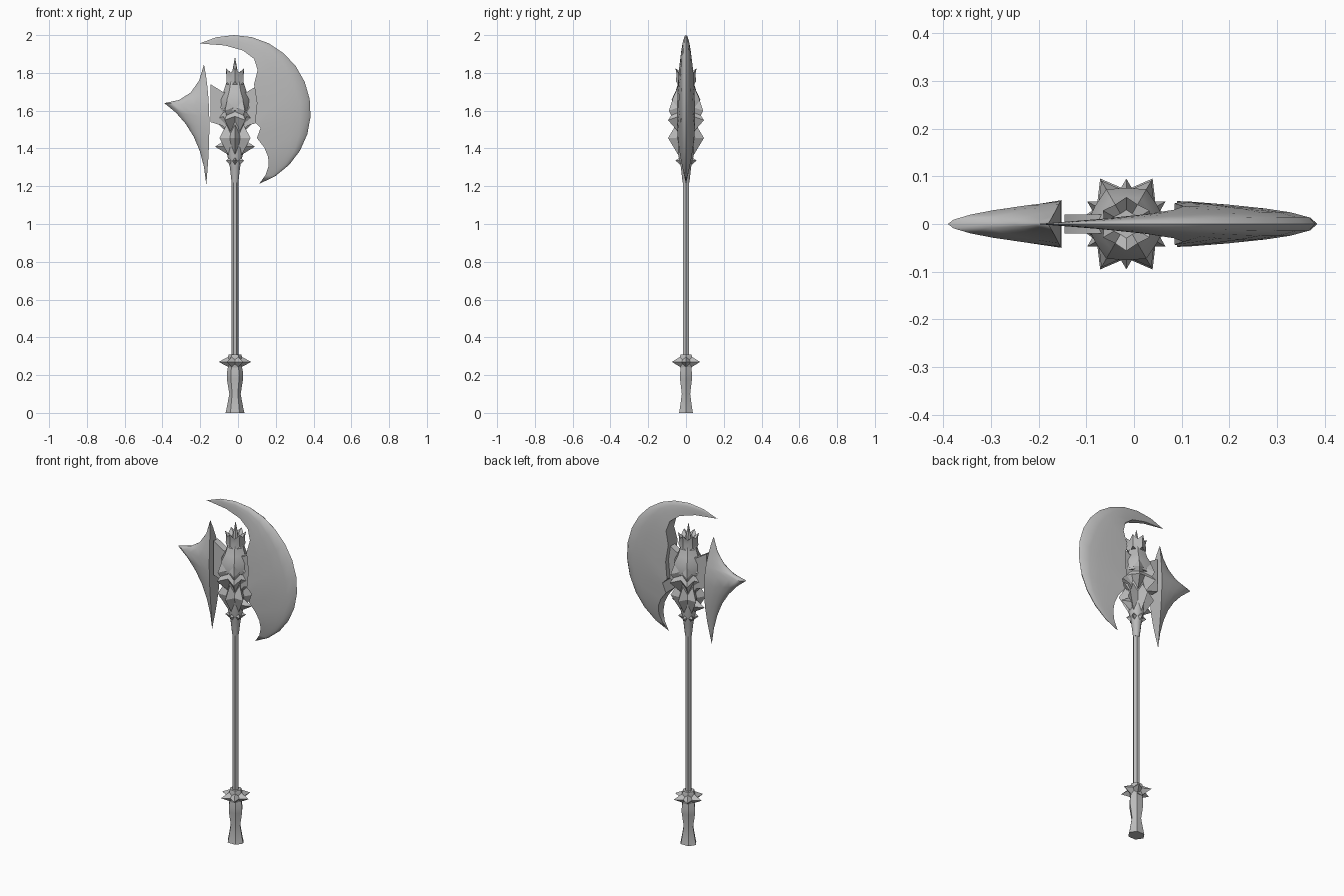
import bpy, bmesh
from math import sin, cos, pi, radians
from mathutils import Vector

cube = bpy.data.objects.get("Cube")
if cube:
    bpy.data.objects.remove(cube)

AXIS = -.016  # x of the shaft centre
HEXAGON = cos(pi / 6)  # radius ratio that turns a star into a plain hexagon

steel = bpy.data.materials.new("grey steel")
steel.use_nodes = True
grey = (.5, .5, .5, 1)
steel.diffuse_color = grey
steel.node_tree.nodes["Principled BSDF"].inputs["Base Color"].default_value = grey


def finish(name, bm, angle):
    """Weld the part, turn it into an object and shade it."""
    bmesh.ops.remove_doubles(bm, verts=bm.verts, dist=.0005)
    bmesh.ops.recalc_face_normals(bm, faces=bm.faces)
    mesh = bpy.data.meshes.new(name)
    bm.to_mesh(mesh)
    bm.free()
    mesh.materials.append(steel)
    part = bpy.data.objects.new(name, mesh)
    bpy.context.collection.objects.link(part)
    bpy.ops.object.select_all(action='DESELECT')
    part.select_set(True)
    bpy.context.view_layer.objects.active = part
    bpy.ops.object.shade_smooth_by_angle(angle=radians(angle))


def bridge(bm, loops):
    """Join consecutive closed loops with quads."""
    for lower, upper in zip(loops, loops[1:]):
        for i in range(len(lower)):
            bm.faces.new((lower[i - 1], lower[i], upper[i], upper[i - 1]))


def star_loft(name, profile, star=HEXAGON, lift=0, flatten=1, angle=40):
    """Six-cornered loft from (height, radius) pairs; star and lift move the sides."""
    bm = bmesh.new()
    loops = []
    for height, radius in profile:
        loop = []
        for i in range(12):
            between = i % 2
            r = radius * star if between else radius
            turn = i * pi / 6
            loop.append(bm.verts.new((AXIS + r * cos(turn), r * sin(turn) * flatten,
                                      height + lift * between)))
        loops.append(loop)
    bridge(bm, loops)
    bm.faces.new(loops[0])
    bm.faces.new(loops[-1])
    finish(name, bm, angle)


def petals(name, turns, reach, root, height, half_height, half_width):
    """Pointed diamond scales around the shaft."""
    bm = bmesh.new()
    for turn in turns:
        out = Vector((cos(radians(turn)), sin(radians(turn)), 0))
        side = Vector((-out.y, out.x, 0)) * half_width
        rise = Vector((0, 0, half_height))
        centre = Vector((AXIS, 0, height))
        tip = bm.verts.new(centre + out * reach)
        rim = [bm.verts.new(centre + out * root + offset)
               for offset in (rise, side, -rise, -side)]
        for i in range(4):
            bm.faces.new((tip, rim[i - 1], rim[i]))
        bm.faces.new(rim)
    finish(name, bm, 20)


def curve(start, control, end, count):
    """Evenly sampled quadratic curve, both ends included."""
    start, control, end = Vector(start), Vector(control), Vector(end)
    return [start.lerp(control, i / count).lerp(control.lerp(end, i / count), i / count)
            for i in range(count + 1)]


def blade(name, outer, inner, half_thickness, power):
    """Sharp outer edge and a thick inner wall, thinning toward both tips."""
    bm = bmesh.new()
    steps = (0, .3, .6, .8, .95, 1)
    outline = [(u, 1) for u in steps] + [(u, -1) for u in reversed(steps[:-1])]
    loops = []
    for i, (rim, wall) in enumerate(zip(outer, inner)):
        thick = half_thickness * sin(pi * i / (len(outer) - 1))
        loop = []
        for u, side in outline:
            x, z = wall.lerp(rim, u)
            loop.append(bm.verts.new((x, side * thick * (1 - u) ** power, z)))
        loops.append(loop)
    bridge(bm, loops)
    finish(name, bm, 50)


def neck(name, reach):
    """Thin web that joins a blade to the head."""
    bm = bmesh.new()
    middle, end = AXIS + reach / 2, AXIS + reach
    outline = [(AXIS, 1.7), (middle, 1.7), (end, 1.74),
               (end, 1.54), (middle, 1.52), (AXIS, 1.44)]
    faces = [[bm.verts.new((x, y, z)) for x, z in outline] for y in (-.02, .02)]
    bridge(bm, faces)
    for face in faces:
        bm.faces.new(face)
    finish(name, bm, 40)


ring = range(0, 360, 60)
half_turned_ring = range(30, 360, 60)

# Grip, guard and shaft
star_loft("pommel_grip", [(0, .05), (.02, .045), (.1, .03), (.18, .043),
                          (.21, .043), (.25, .036)], flatten=.85)
star_loft("guard_collar", [(.24, .035), (.27, .045), (.31, .033)])
petals("guard_spikes", ring, .086, .03, .27, .03, .03)
star_loft("shaft", [(.3, .018), (1.24, .018)])

# Flared socket below the head
star_loft("head_socket", [(1.22, .018), (1.3, .027), (1.37, .042),
                          (1.46, .045), (1.55, .055)], star=1)
petals("socket_studs", half_turned_ring, .055, .02, 1.335, .03, .02)
petals("lower_scales", half_turned_ring, .095, .035, 1.455, .1, .035)
petals("side_spikes", (0, 180), .106, .025, 1.41, .05, .035)

# Overlapping scales, narrow throat and crown
star_loft("head_scales", [(1.48, .04), (1.55, .11), (1.575, .09), (1.6, .105),
                          (1.65, .085)], star=.65, lift=.02, angle=30)
star_loft("throat", [(1.6, .08), (1.66, .084), (1.7, .062), (1.76, .042)], star=.9)
star_loft("crown", [(1.73, .044), (1.77, .042), (1.8, .047), (1.78, .025)],
          star=1.2, lift=.025, angle=30)
star_loft("crown_spike", [(1.76, .02), (1.82, .012), (1.88, .001)])

# Crescent blade: circular cutting edge, hooked inner edge
neck("blade_neck", .13)
stations = 15
turns = [radians(117 - 188 * i / (stations - 1)) for i in range(stations)]
cutting_edge = [Vector((-.02, 1.595)) + Vector((cos(t), sin(t))) * .405 for t in turns]
upper_hook = curve(cutting_edge[0], (.18, 1.95), (.085, 1.74), 5)
notch = [Vector((.1, 1.64)), Vector((.09, 1.54)), Vector((.12, 1.51))]
lower_hook = curve((.1, 1.455), (.22, 1.33), cutting_edge[-1], 5)
blade("crescent_blade", cutting_edge, upper_hook + notch + lower_hook, .048, .4)

# Three-pointed rear spike
neck("spike_neck", -.13)
top, point, bottom = (-.18, 1.845), (-.39, 1.64), (-.168, 1.21)
spike_edge = (curve(top, (-.215, 1.65), point, 4)[:-1]
              + curve(point, (-.19, 1.5), bottom, 6))
blade("rear_spike", spike_edge, curve(top, (-.13, 1.6), bottom, 10), .05, .55)
